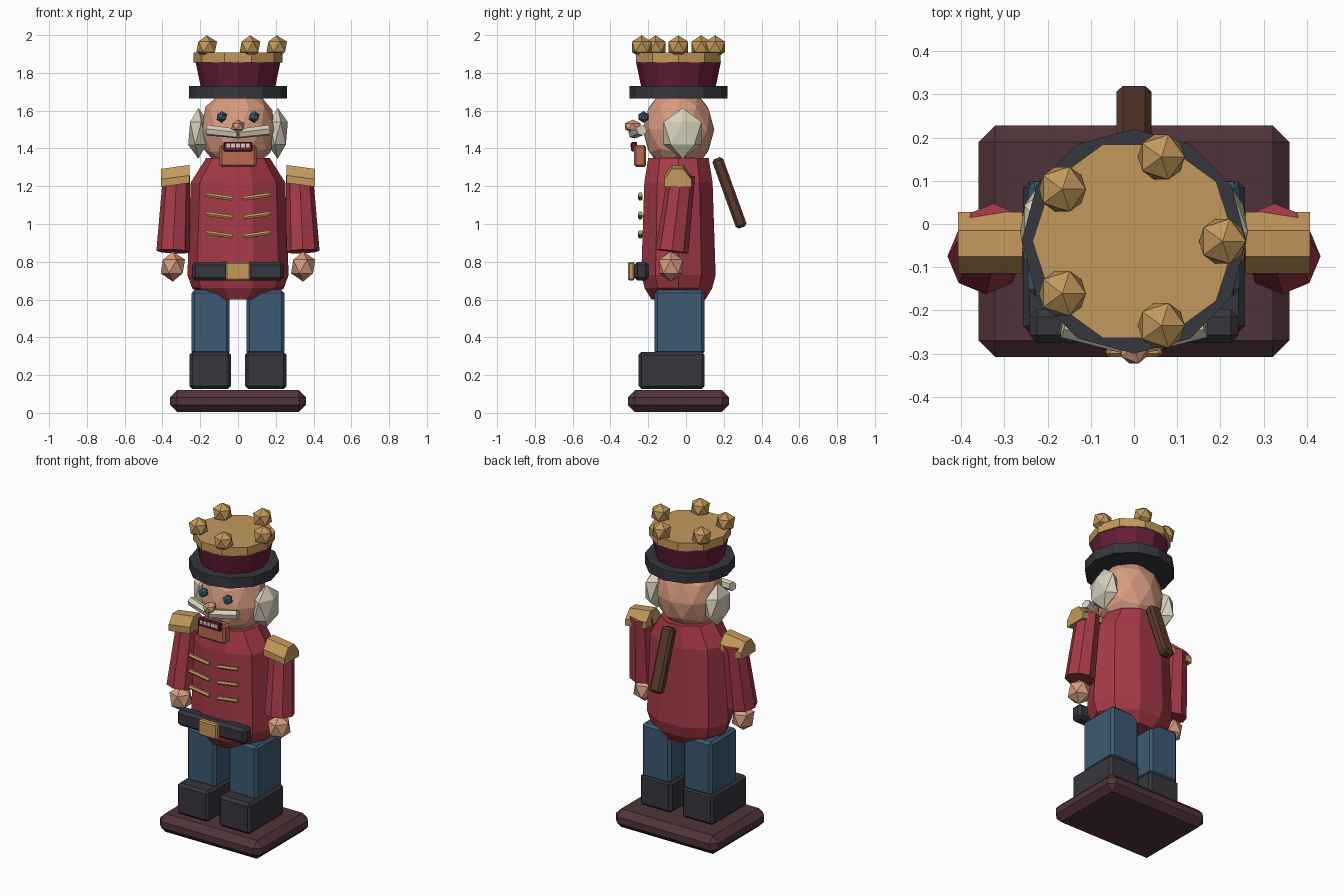
import bpy, bmesh, math
from mathutils import Vector, Matrix

cube = bpy.data.objects.get("Cube")
if cube:
    bpy.data.objects.remove(cube, do_unlink=True)

CY = -0.04  # depth of the figure's central axis


def material(name, *rgb):
    col = [((c / 255 + 0.055) / 1.055) ** 2.4 for c in rgb] + [1]
    m = bpy.data.materials.new(name)
    m.use_nodes = True
    m.diffuse_color = col
    m.node_tree.nodes["Principled BSDF"].inputs["Base Color"].default_value = col
    return m


red = material("coat red", 166, 58, 72)
gold = material("gold", 196, 153, 92)
black = material("soft black", 54, 54, 62)
maroon = material("hat maroon", 102, 30, 56)
skin = material("skin", 216, 156, 128)
cream = material("cream", 216, 209, 188)
blue = material("trouser blue", 60, 90, 115)
plum = material("base plum", 80, 52, 58)
wood = material("lever wood", 90, 58, 44)
jaw_tan = material("jaw tan", 188, 106, 82)


def finish(name, bm, mat):
    bmesh.ops.recalc_face_normals(bm, faces=bm.faces)
    mesh = bpy.data.meshes.new(name)
    bm.to_mesh(mesh)
    bm.free()
    mesh.materials.append(mat)
    ob = bpy.data.objects.new(name, mesh)
    bpy.context.collection.objects.link(ob)
    return ob


def box(name, mat, centre, size, bevel=0.0, rot=None):
    bm = bmesh.new()
    bmesh.ops.create_cube(bm, size=1)
    bmesh.ops.scale(bm, vec=size, verts=bm.verts)
    if bevel:
        bmesh.ops.bevel(bm, geom=bm.edges[:], offset=bevel, segments=1, affect='EDGES')
    bmesh.ops.transform(bm, matrix=Matrix.Translation(centre) @ (rot or Matrix()), verts=bm.verts)
    return finish(name, bm, mat)


def ball(name, mat, centre, radii, sub=1):
    bm = bmesh.new()
    bmesh.ops.create_icosphere(bm, subdivisions=sub, radius=1)
    bmesh.ops.scale(bm, vec=radii, verts=bm.verts)
    bmesh.ops.translate(bm, vec=centre, verts=bm.verts)
    return finish(name, bm, mat)


def rod(name, mat, a, b, r1, r2, sides):
    a, b = Vector(a), Vector(b)
    d = b - a
    bm = bmesh.new()
    bmesh.ops.create_cone(bm, cap_ends=True, segments=sides, radius1=r1, radius2=r2, depth=d.length)
    turn = Vector((0, 0, 1)).rotation_difference(d).to_matrix().to_4x4()
    bmesh.ops.transform(bm, matrix=Matrix.Translation((a + b) / 2) @ turn, verts=bm.verts)
    return finish(name, bm, mat)


def loft(name, mat, rings, sides):
    """Stack of elliptical rings given as (z, x radius, y radius)."""
    bm = bmesh.new()
    loops = []
    for z, rx, ry in rings:
        angles = [math.tau * i / sides for i in range(sides)]
        loops.append([bm.verts.new((rx * math.cos(t), CY + ry * math.sin(t), z)) for t in angles])
    for low, high in zip(loops, loops[1:]):
        for i in range(sides):
            j = (i + 1) % sides
            bm.faces.new((low[i], low[j], high[j], high[i]))
    bm.faces.new(loops[0])
    bm.faces.new(loops[-1])
    return finish(name, bm, mat)


def epaulette(name, s):
    # arched plate, sloping down towards the outside
    profile = [(-.075, -.035), (-.075, .005), (-.035, .06), (.025, .06), (.068, .005), (.068, -.035)]
    bm = bmesh.new()
    ends = []
    for x, z in ((.258, 1.252), (.407, 1.232)):
        ends.append([bm.verts.new((s * x, CY + py, z + pz)) for py, pz in profile])
    n = len(profile)
    for i in range(n):
        j = (i + 1) % n
        bm.faces.new((ends[0][i], ends[0][j], ends[1][j], ends[1][i]))
    for e in ends:
        bm.faces.new(e)
    return finish(name, bm, gold)


# Stand and torso
box("base", plum, (0, CY, .062), (.72, .535, .116), .038)
loft("coat", red, [(.6, .15, .15), (.66, .243, .188), (.73, .268, .207),
                   (1.22, .25, .19), (1.35, .168, .168)], 10)
box("belt", black, (0, -.236, .75), (.485, .078, .1), .018)
box("buckle", gold, (0, -.29, .75), (.13, .036, .1), .008)

# Head and face
ball("head", skin, (0, CY, 1.5), (.203, .19, .23), 2)
ball("nose", skin, (0, -.282, 1.517), (.04, .048, .036))
box("jaw", jaw_tan, (0, -.243, 1.36), (.195, .065, .118), .012)
box("mouth", maroon, (0, -.275, 1.41), (.155, .03, .05), .005)
for i in range(5):
    box(f"tooth_{i + 1}", cream, ((i - 2) * .026, -.29, 1.415), (.02, .008, .022))

# Hat with crown of beads
loft("hat_brim", black, [(1.665, .26, .26), (1.73, .26, .26)], 12)
loft("hat_body", maroon, [(1.73, .198, .198), (1.86, .225, .225)], 12)
loft("hat_band", gold, [(1.855, .235, .235), (1.908, .235, .235)], 10)
for i in range(5):
    t = math.tau * i / 5
    ball(f"hat_bead_{i + 1}", gold, (.205 * math.cos(t), CY + .205 * math.sin(t), 1.938), (.061,) * 3)

# Paired parts
for side, s in (("left", 1), ("right", -1)):
    box(side + "_boot", black, (s * .147, -.076, .225), (.22, .35, .195), .015)
    box(side + "_trouser_leg", blue, (s * .145, -.034, .48), (.2, .264, .34), .015)
    rod(side + "_sleeve", red, (s * .344, -.075, .855), (s * .325, -.024, 1.26), .088, .072, 8)
    ball(side + "_hand", skin, (s * .345, -.08, .775), (.072, .075, .08))
    epaulette(side + "_epaulette", s)
    ball(side + "_sideburn", cream, (s * .21, -.018, 1.48), (.06, .118, .135))
    ball(side + "_eye", blue, (s * .086, -.225, 1.567), (.031,) * 3)
    rod(side + "_moustache", cream, (0, -.28, 1.478), (s * .163, -.235, 1.497), .026, .029, 6)
    for i, z in enumerate((1.145, 1.045, .945)):
        rod(f"{side}_coat_braid_{i + 1}", gold, (s * .03, -.242, z - .01),
            (s * .17, -.242, z + .01), .013, .013, 6)

# Lever on the back
top, low = Vector((0, .165, 1.345)), Vector((0, .295, .985))
tilt = Vector((0, 0, 1)).rotation_difference(top - low).to_matrix().to_4x4()
box("back_lever", wood, (top + low) / 2, (.08, .06, .39), .014, tilt)
